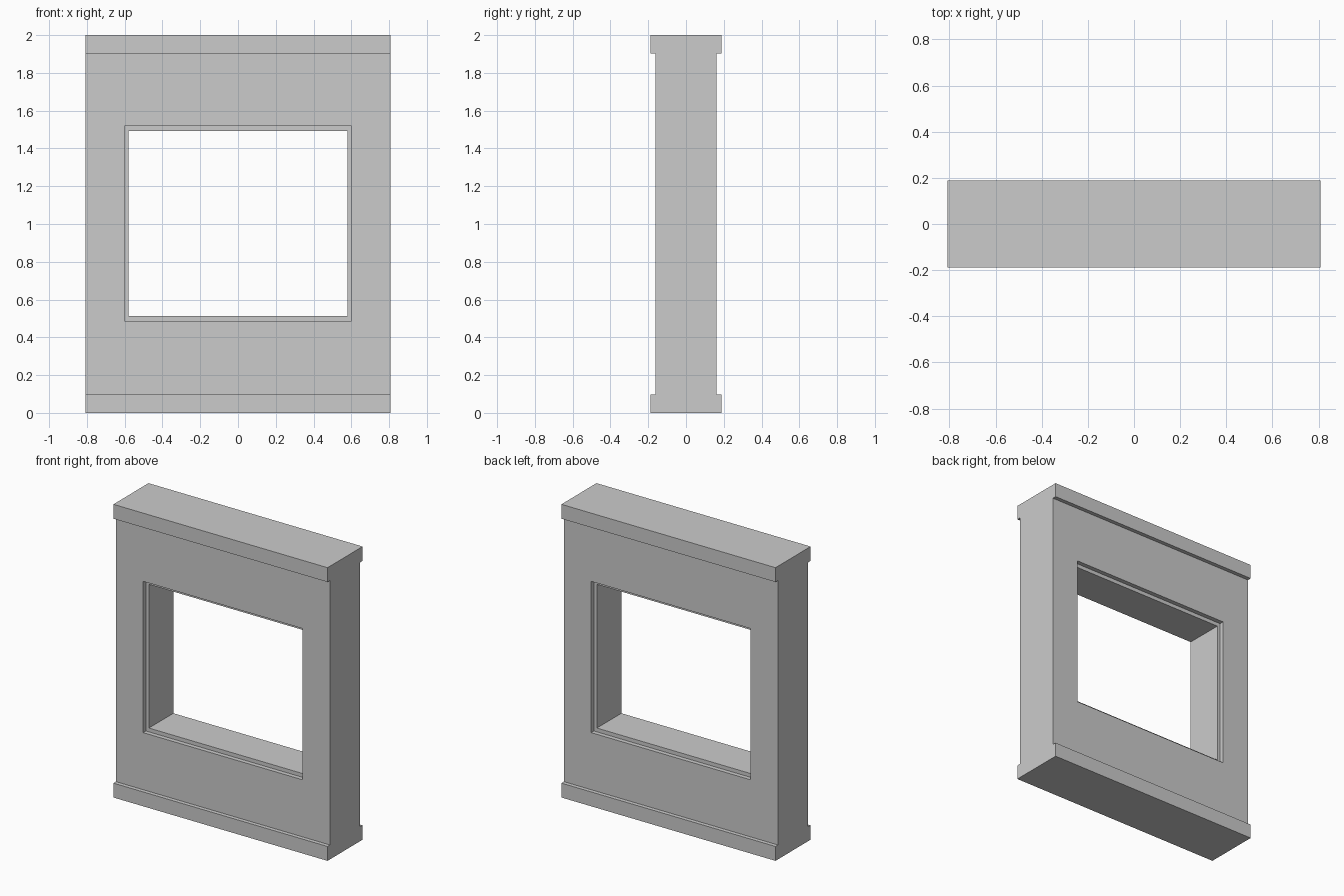
import bpy, bmesh

if "Cube" in bpy.data.objects:
    bpy.data.objects.remove(bpy.data.objects["Cube"])

HALF_W = 0.808            # half width of the wall
WALL_Y, BAND_Y = 0.162, 0.189   # half depth of wall and of top/bottom bands
BAND_H, TOP = 0.098, 2.0
REBATE = 0.03             # depth of the step around the window


def extrude_profile(name, profile, x0, x1):
    """Solid made by sweeping a (y, z) outline along x."""
    bm = bmesh.new()
    face = bm.faces.new([bm.verts.new((x0, y, z)) for y, z in profile])
    out = bmesh.ops.extrude_face_region(bm, geom=[face])
    verts = [v for v in out["geom"] if isinstance(v, bmesh.types.BMVert)]
    bmesh.ops.translate(bm, verts=verts, vec=(x1 - x0, 0, 0))
    bmesh.ops.recalc_face_normals(bm, faces=bm.faces)
    mesh = bpy.data.meshes.new(name)
    bm.to_mesh(mesh)
    bm.free()
    obj = bpy.data.objects.new(name, mesh)
    bpy.context.collection.objects.link(obj)
    return obj


def cut_box(target, half_x, y0, y1, z0, z1):
    """Subtract a box from the target, then discard the cutter."""
    cutter = extrude_profile("window_cutter", [(y0, z0), (y1, z0), (y1, z1), (y0, z1)],
                             -half_x, half_x)
    cutter.hide_render = True
    mod = target.modifiers.new("cut", "BOOLEAN")
    mod.operation = "DIFFERENCE"
    mod.solver = "EXACT"
    mod.object = cutter
    bpy.context.view_layer.objects.active = target
    bpy.ops.object.modifier_apply(modifier=mod.name)
    bpy.data.objects.remove(cutter)


# Wall with projecting bands along top and bottom on both faces
half = [(BAND_Y, 0), (BAND_Y, BAND_H), (WALL_Y, BAND_H),
        (WALL_Y, TOP - BAND_H), (BAND_Y, TOP - BAND_H), (BAND_Y, TOP)]
profile = half + [(-y, z) for y, z in reversed(half)]
wall = extrude_profile("window_wall", profile, -HALF_W, HALF_W)

# Window opening straight through
cut_box(wall, 0.58, -0.5, 0.5, 0.513, 1.493)

# Stepped rebate around the opening, front and back
step = WALL_Y - REBATE
for y0, y1 in ((-0.5, -step), (step, 0.5)):
    cut_box(wall, 0.602, y0, y1, 0.487, 1.519)
